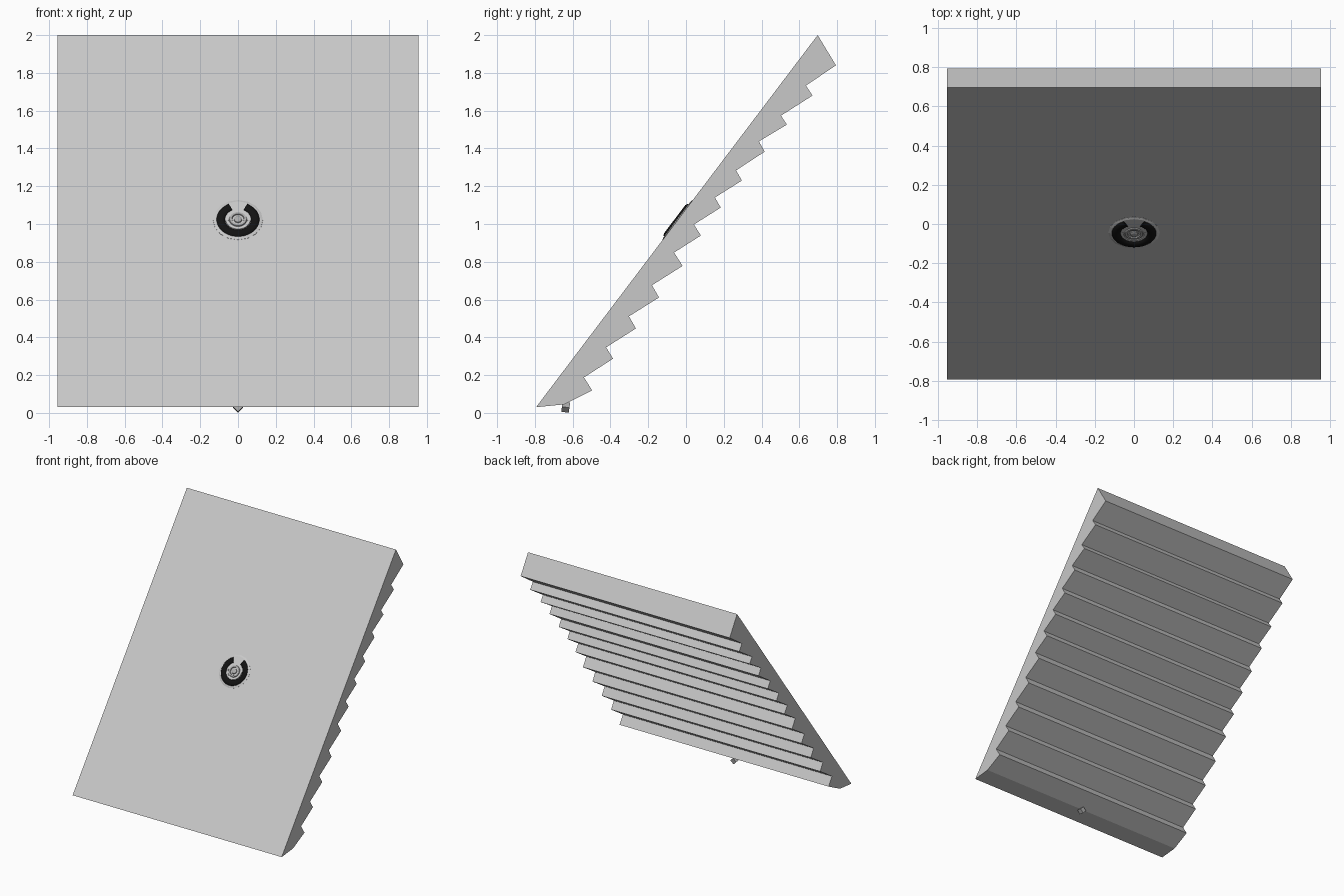
import bpy, bmesh, math
from mathutils import Matrix, Vector

if "Cube" in bpy.data.objects:
    bpy.data.objects.remove(bpy.data.objects["Cube"])


def material(name, v):
    m = bpy.data.materials.new(name)
    m.diffuse_color = (v, v, v, 1)
    m.use_nodes = True
    m.node_tree.nodes["Principled BSDF"].inputs["Base Color"].default_value = m.diffuse_color
    return m


GREY = material("light grey", 0.58)
METAL = material("mid grey", 0.42)
BLACK = material("black", 0.006)


def finish(bm, name, mat, matrix=None, smooth=False):
    bmesh.ops.recalc_face_normals(bm, faces=bm.faces)
    me = bpy.data.meshes.new(name)
    bm.to_mesh(me)
    bm.free()
    if matrix:
        me.transform(matrix)
    me.materials.append(mat)
    ob = bpy.data.objects.new(name, me)
    bpy.context.collection.objects.link(ob)
    if smooth:
        bpy.context.view_layer.objects.active = ob
        ob.select_set(True)
        bpy.ops.object.shade_smooth_by_angle(angle=math.radians(40))
        ob.select_set(False)
    return ob


def prism(name, outline, half_width, mat):
    """Extrude a (y, z) outline along x."""
    bm = bmesh.new()
    face = bm.faces.new([bm.verts.new((-half_width, y, z)) for y, z in outline])
    ext = bmesh.ops.extrude_face_region(bm, geom=[face])
    bmesh.ops.translate(bm, vec=(2 * half_width, 0, 0),
                        verts=[v for v in ext["geom"] if isinstance(v, bmesh.types.BMVert)])
    return finish(bm, name, mat)


def sweep(name, section, mat, matrix, start=0, end=360, steps=24, smooth=False):
    """Turn a closed (radius, height) section about local z between two angles."""
    bm = bmesh.new()
    full = end - start == 360
    rings = []
    for i in range(steps if full else steps + 1):
        a = math.radians(start + (end - start) * i / steps)
        rings.append([bm.verts.new((r * math.cos(a), r * math.sin(a), h)) for r, h in section])
    n = len(section)
    for i in range(steps):
        p, q = rings[i], rings[(i + 1) % len(rings)]
        for j in range(n):
            k = (j + 1) % n
            bm.faces.new((p[j], p[k], q[k], q[j]))
    if not full:
        bm.faces.new(rings[0])
        bm.faces.new(rings[-1])
    bmesh.ops.remove_doubles(bm, verts=bm.verts, dist=1e-5)
    return finish(bm, name, mat, matrix, smooth)


# Sloping slab with a stepped back
outline = [(-0.794, 0.03), (0.697, 2.0), (0.794, 1.84),
           (0.635, 1.733), (0.67, 1.68), (0.503, 1.574), (0.534, 1.526),
           (0.386, 1.437), (0.417, 1.383), (0.265, 1.284), (0.296, 1.23),
           (0.153, 1.14), (0.184, 1.087), (0.042, 0.997), (0.079, 0.939),
           (-0.063, 0.849), (-0.018, 0.778), (-0.18, 0.676), (-0.143, 0.611),
           (-0.302, 0.511), (-0.265, 0.447), (-0.423, 0.347), (-0.386, 0.287),
           (-0.54, 0.188), (-0.497, 0.119), (-0.645, 0.045)]
prism("stepped_slab", outline, 0.955, GREY)

# Dial parts lie flat on the sloping face
slope = math.atan2(1.97, 1.491)
dial = Matrix.Translation((0, -0.044, 1.021)) @ Matrix.Rotation(slope, 4, "X")

# Thin backing plate with a bevelled rim
sweep("dial_plate", [(0, -0.01), (0.132, -0.01), (0.132, 0.001), (0.12, 0.005), (0, 0.005)],
      GREY, dial, steps=16)

# Black open ring with a rounded section, gap at the top
section = [(0.091 + 0.023 * math.cos(t), 0.004 + 0.012 * math.sin(t))
           for t in (2 * math.pi * i / 10 for i in range(10))]
sweep("open_ring", section, BLACK, dial, 117, 423, 36, True)

# Lower cradle around the hub
sweep("hub_cradle", [(0.052, 0.003), (0.068, 0.003), (0.066, 0.009), (0.053, 0.009)],
      GREY, dial, 175, 365, 20)

# Hub collar and centre stud
sweep("hub_collar", [(0.03, 0.003), (0.048, 0.003), (0.045, 0.011), (0.033, 0.011)],
      METAL, dial, steps=20)
sweep("hub_stud", [(0, 0.003), (0.023, 0.003), (0.021, 0.01), (0.012, 0.014), (0, 0.014)],
      METAL, dial, steps=12)

# Small square peg under the bottom edge, standing on its corner
bm = bmesh.new()
bmesh.ops.create_cube(bm, size=1)
peg = (Matrix.Translation((0, -0.637, 0.03)) @ Matrix.Rotation(math.radians(-8), 4, "X")
       @ Matrix.Rotation(math.radians(45), 4, "Y") @ Matrix.Diagonal((0.038, 0.04, 0.038, 1)))
finish(bm, "bottom_peg", METAL, peg)
